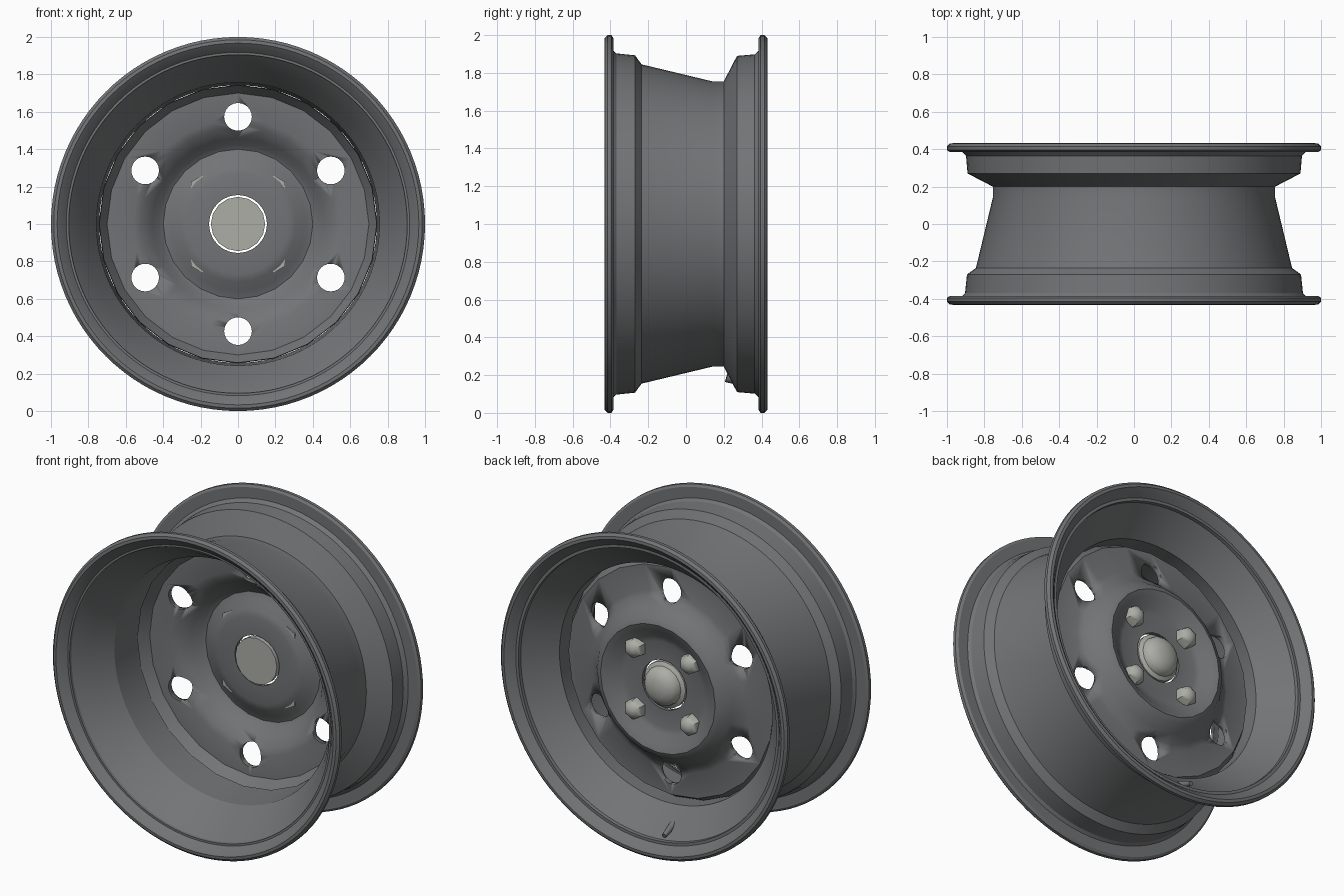
import bpy, bmesh, math
from mathutils import Vector, Matrix

if "Cube" in bpy.data.objects:
    bpy.data.objects.remove(bpy.data.objects["Cube"])

CZ = 1.0  # axle height


def material(name, col):
    m = bpy.data.materials.new(name)
    m.diffuse_color = (*col, 1)
    m.use_nodes = True
    m.node_tree.nodes["Principled BSDF"].inputs["Base Color"].default_value = m.diffuse_color
    return m


steel = material("painted_steel", (0.17, 0.175, 0.18))
metal = material("bare_metal", (0.42, 0.42, 0.39))


def finish(name, bm, mat, angle=30):
    bmesh.ops.recalc_face_normals(bm, faces=bm.faces)
    me = bpy.data.meshes.new(name)
    bm.to_mesh(me)
    bm.free()
    ob = bpy.data.objects.new(name, me)
    bpy.context.collection.objects.link(ob)
    me.materials.append(mat)
    bpy.ops.object.select_all(action='DESELECT')
    ob.select_set(True)
    bpy.context.view_layer.objects.active = ob
    bpy.ops.object.shade_smooth_by_angle(angle=math.radians(angle))
    return ob


def lathe(name, profile, sides, mat, center=(0, 0, CZ), closed=False, angle=30):
    """Revolve (y, r) points around an axis along y."""
    bm = bmesh.new()
    rings = []
    for y, r in profile:
        n = 1 if r == 0 else sides
        rings.append([bm.verts.new((center[0] + r * math.sin(2 * math.pi * i / sides),
                                    center[1] + y,
                                    center[2] + r * math.cos(2 * math.pi * i / sides)))
                      for i in range(n)])
    pairs = list(zip(rings, rings[1:]))
    if closed:
        pairs.append((rings[-1], rings[0]))
    for a, b in pairs:
        for i in range(sides):
            j = (i + 1) % sides
            quad = [a[i % len(a)], a[j % len(a)], b[j % len(b)], b[i % len(b)]]
            bm.faces.new(list(dict.fromkeys(quad)))
    return finish(name, bm, mat, angle)


# Rim barrel: stepped outside, funnel shaped inside
outside = [(-.385, .985), (-.385, .905), (-.27, .893), (-.235, .845), (.14, .755),
           (.20, .755), (.27, .89), (.385, .90), (.385, .985)]
back_lip = [(.395, 1.0), (.415, 1.0), (.43, .985), (.432, .967), (.415, .945), (.36, .895)]
inside = [(.20, .742), (-.15, .757)]
front_lip = [(-.27, .83), (-.36, .895), (-.415, .945), (-.432, .967), (-.43, .985),
             (-.415, 1.0), (-.395, 1.0)]
lathe("rim", outside + back_lip + inside + front_lip, 96, steel, closed=True, angle=27)

# Pressed wheel disc with a raised ring around the hub
front = [(.055, .742), (.12, .70), (.125, .56), (.14, .52), (.19, .46), (.235, .425),
         (.25, .40), (.235, .36), (.20, .31), (.19, .27), (.19, .155)]
back = [(.215, .155), (.215, .27), (.225, .305), (.265, .36), (.28, .40), (.265, .435),
        (.215, .475), (.17, .525), (.155, .56), (.15, .715), (.10, .745)]
disc = lathe("wheel_disc", front + back, 24, steel, closed=True, angle=29)

# Six vent holes
bm = bmesh.new()
for k in range(6):
    a = math.pi / 3 * k
    m = (Matrix.Translation((.573 * math.sin(a), .15, CZ + .573 * math.cos(a)))
         @ Matrix.Rotation(math.pi / 2, 4, 'X'))
    bmesh.ops.create_cone(bm, cap_ends=True, segments=24, radius1=.074, radius2=.074,
                          depth=.3, matrix=m)
cutter = finish("vent_cutter", bm, steel)
cutter.hide_render = True
mod = disc.modifiers.new("vents", 'BOOLEAN')
mod.object = cutter
mod.operation = 'DIFFERENCE'
mod.solver = 'EXACT'
bpy.context.view_layer.update()
deps = bpy.context.evaluated_depsgraph_get()
cut = bpy.data.meshes.new_from_object(disc.evaluated_get(deps))
disc.modifiers.clear()
disc.data = cut
bpy.data.objects.remove(cutter)

# Domed hub cap
lathe("hub_cap", [(.18, 0), (.18, .145), (.212, .145), (.225, .122), (.25, .117),
                  (.275, .095), (.292, .055), (.298, 0)], 16, metal)

# Four domed lug nuts
for sx in (-1, 1):
    for sz in (-1, 1):
        c = (sx * .193, 0, CZ + sz * .193)
        lathe("lug_nut", [(.205, 0), (.205, .066), (.25, .062), (.272, .046),
                          (.285, .024), (.288, 0)], 6, metal, center=c, angle=35)

# Tyre valve through the back slope
p, q = Vector((-.10, .215, .19)), Vector((-.11, .375, .14))
bm = bmesh.new()
d = q - p
turn = d.to_track_quat('Z', 'Y').to_matrix().to_4x4()
bmesh.ops.create_cone(bm, cap_ends=True, segments=12, radius1=.028, radius2=.014,
                      depth=d.length, matrix=Matrix.Translation((p + q) / 2) @ turn)
finish("tyre_valve", bm, steel)
